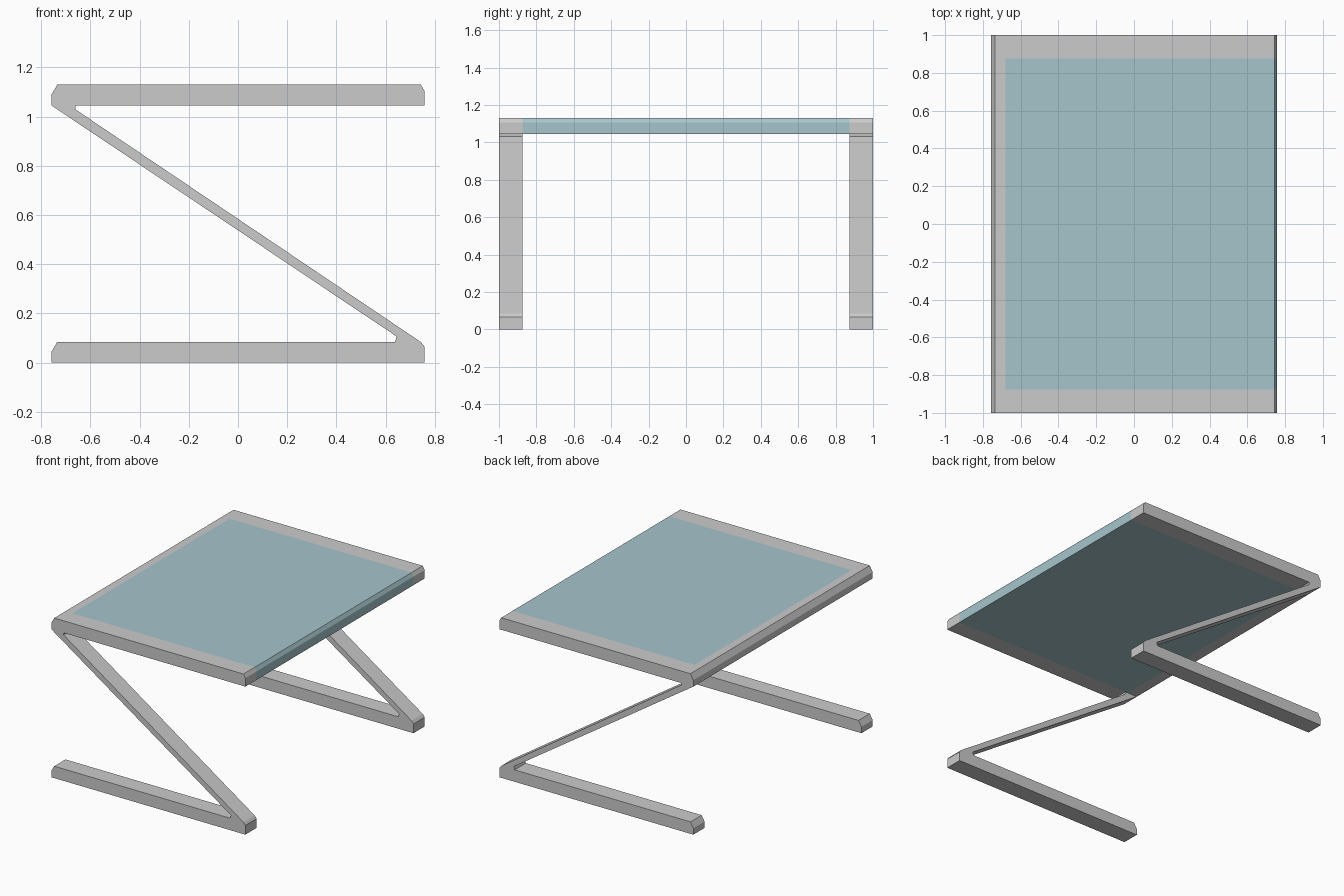
import bpy, bmesh

if "Cube" in bpy.data.objects:
    bpy.data.objects.remove(bpy.data.objects["Cube"])

def extrude_profile(name, pts, y0, y1, mat=None):
    """Prism from an (x, z) outline, extruded from y0 to y1."""
    bm = bmesh.new()
    face = bm.faces.new([bm.verts.new((x, y0, z)) for x, z in pts])
    res = bmesh.ops.extrude_face_region(bm, geom=[face])
    moved = [g for g in res["geom"] if isinstance(g, bmesh.types.BMVert)]
    bmesh.ops.translate(bm, verts=moved, vec=(0, y1 - y0, 0))
    bmesh.ops.recalc_face_normals(bm, faces=bm.faces)
    mesh = bpy.data.meshes.new(name)
    bm.to_mesh(mesh)
    bm.free()
    if mat:
        mesh.materials.append(mat)
    ob = bpy.data.objects.new(name, mesh)
    bpy.context.collection.objects.link(ob)
    return ob

HALF, INNER = 1.0, 0.875      # outer and inner y of the side frames
X, LOW, UNDER, TOP = 0.758, 0.084, 1.045, 1.13
SPLIT = -0.68                 # rail / panel boundary

# Z-shaped side frames: foot bar, thin diagonal, top bar
z_outline = [
    (-X, 0), (X, 0), (X, 0.065), (0.743, LOW),
    (-0.662, 1.03), (-0.66, UNDER),
    (X, UNDER), (X, 1.105), (0.743, TOP),
    (-0.735, TOP), (-X, 1.09), (-X, UNDER),
    (0.645, 0.106), (0.638, LOW),
    (-0.735, LOW), (-X, 0.045),
]
extrude_profile("front_side_frame", z_outline, -HALF, -INNER)
extrude_profile("back_side_frame", z_outline, INNER, HALF)

# Cross rail joining the frames along the folded edge
extrude_profile("cross_rail", [
    (-X, UNDER), (SPLIT, UNDER), (SPLIT, TOP), (-0.735, TOP), (-X, 1.09),
], -INNER, INNER)

# Glass table top, flush with the frame
glass = bpy.data.materials.new("pale_glass")
glass.diffuse_color = (0.38, 0.56, 0.60, 1)
glass.use_nodes = True
glass.node_tree.nodes["Principled BSDF"].inputs["Base Color"].default_value = glass.diffuse_color
extrude_profile("glass_top", [
    (SPLIT, UNDER), (X, UNDER), (X, 1.105), (0.743, TOP), (SPLIT, TOP),
], -INNER, INNER, glass)
